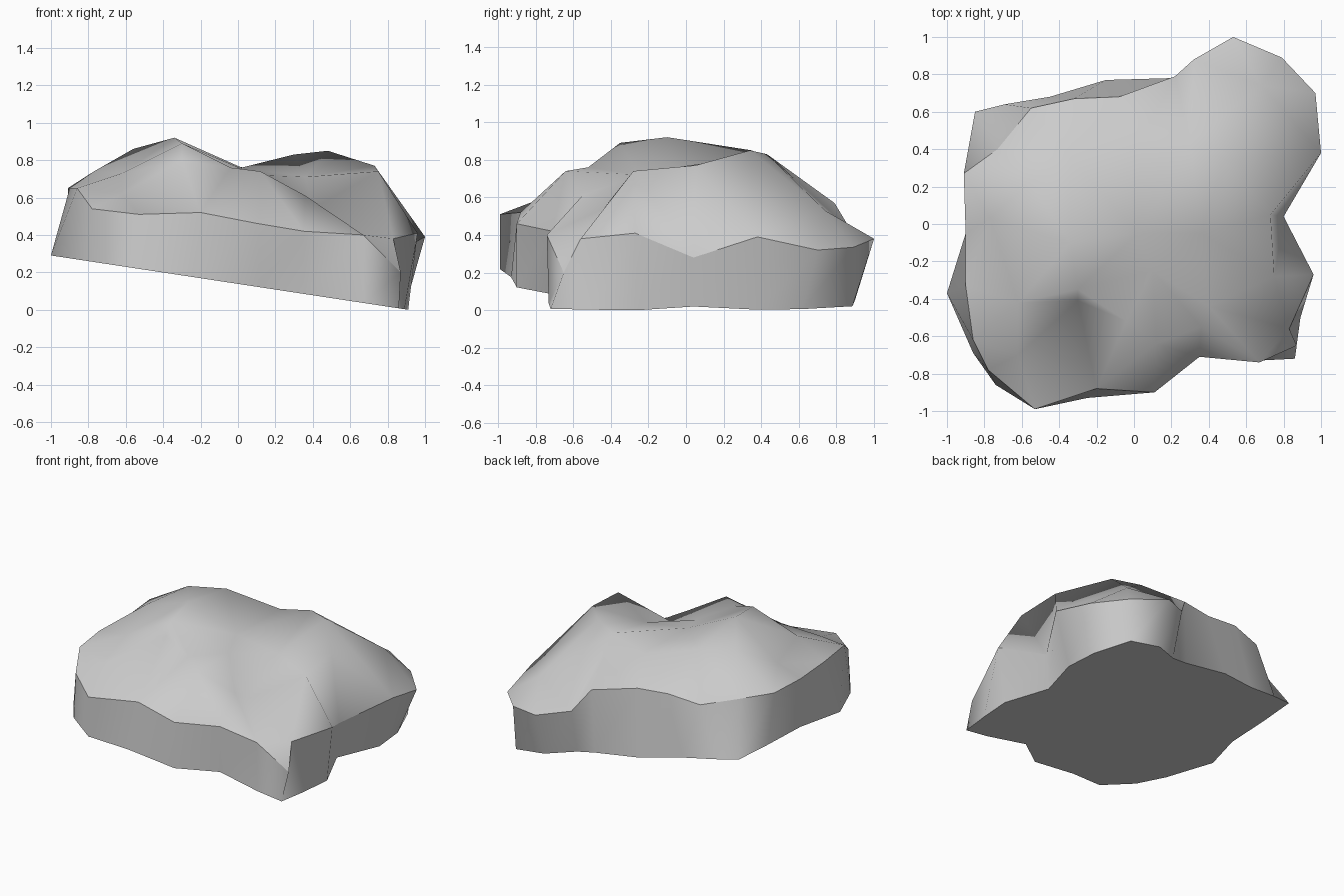
import bpy, bmesh
from mathutils import Vector
from mathutils.geometry import delaunay_2d_cdt

# Rim where the upper surface meets the side wall (x, y, z),
# followed by the foot of the wall below it (x, y)
outline = [
    (1.0, .38, .39, .89, .38), (.97, .70, .32, .87, .62), (.79, .89, .335, .77, .885),
    (.53, 1.0, .38, .53, .90), (.32, .88, .42, .33, .80), (.22, .79, .57, .20, .78),
    (-.08, .68, .62, -.15, .77), (-.32, .67, .64, -.45, .68), (-.55, .62, .60, -.69, .64),
    (-.73, .40, .61, -.85, .60), (-.91, .27, .65, -.88, .30), (-.90, -.05, .63, -.90, -.05),
    (-.90, -.33, .65, -1.0, -.37), (-.86, -.62, .65, -.86, -.69),
    (-.78, -.78, .54, -.74, -.86), (-.53, -.99, .51, -.53, -.99),
    (-.20, -.88, .52, -.25, -.93), (.11, -.90, .46, .11, -.90), (.35, -.71, .42, .35, -.71),
    (.67, -.74, .40, .67, -.73), (.87, -.65, .20, .86, -.72), (.83, -.56, .38, .89, -.50),
    (.96, -.27, .41, .91, -.26), (.80, .04, .28, .78, .04)]

# Peaks, ridges and hollows of the upper surface
relief = [
    (-.34, -.10, .92), (-.30, -.35, .89), (-.56, .22, .86), (-.34, .35, .85),   # main hill
    (-.30, -.41, .80), (-.04, -.52, .76), (.12, -.64, .74), (.36, -.55, .61),   # front ridge
    (.40, -.44, .54),                                                           # hollow
    (-.62, -.42, .73), (-.62, -.70, .62), (-.77, .03, .74),                     # left shoulder
    (.10, -.25, .72), (.02, -.05, .76), (.36, -.05, .71), (.03, .45, .76),      # saddle
    (.75, -.28, .74), (.73, .05, .77), (.48, .34, .85), (.30, .43, .83),        # right hill
    (.68, .74, .53)]


def base_height(x):
    # slanted cut plane of the underside
    return max(0.0, .152 * (.91 - x))


# Rock body: triangulated upper surface, side wall, flat slanted underside
n = len(outline)
pts = [p[:3] for p in outline] + relief
_, _, tris, origin, _, _ = delaunay_2d_cdt(
    [Vector(p[:2]) for p in pts], [], [list(range(n))], 1, 1e-5)

bm = bmesh.new()
top = [bm.verts.new(p) for p in pts]
low = [bm.verts.new((p[3], p[4], base_height(p[3]))) for p in outline]
for t in tris:
    bm.faces.new([top[origin[k][0]] for k in t])
for i in range(n):
    j = (i + 1) % n
    bm.faces.new((low[i], low[j], top[j], top[i]))
bm.faces.new(low[::-1])
bmesh.ops.recalc_face_normals(bm, faces=bm.faces[:])

# Smooth everywhere, with a crisp rim and a crisp base edge
for f in bm.faces:
    f.smooth = True
for ring in (top[:n], low):
    for i in range(n):
        bm.edges.get((ring[i], ring[(i + 1) % n])).smooth = False

mesh = bpy.data.meshes.new("rock")
bm.to_mesh(mesh)
bm.free()
rock = bpy.data.objects.new("rock", mesh)
bpy.context.collection.objects.link(rock)
